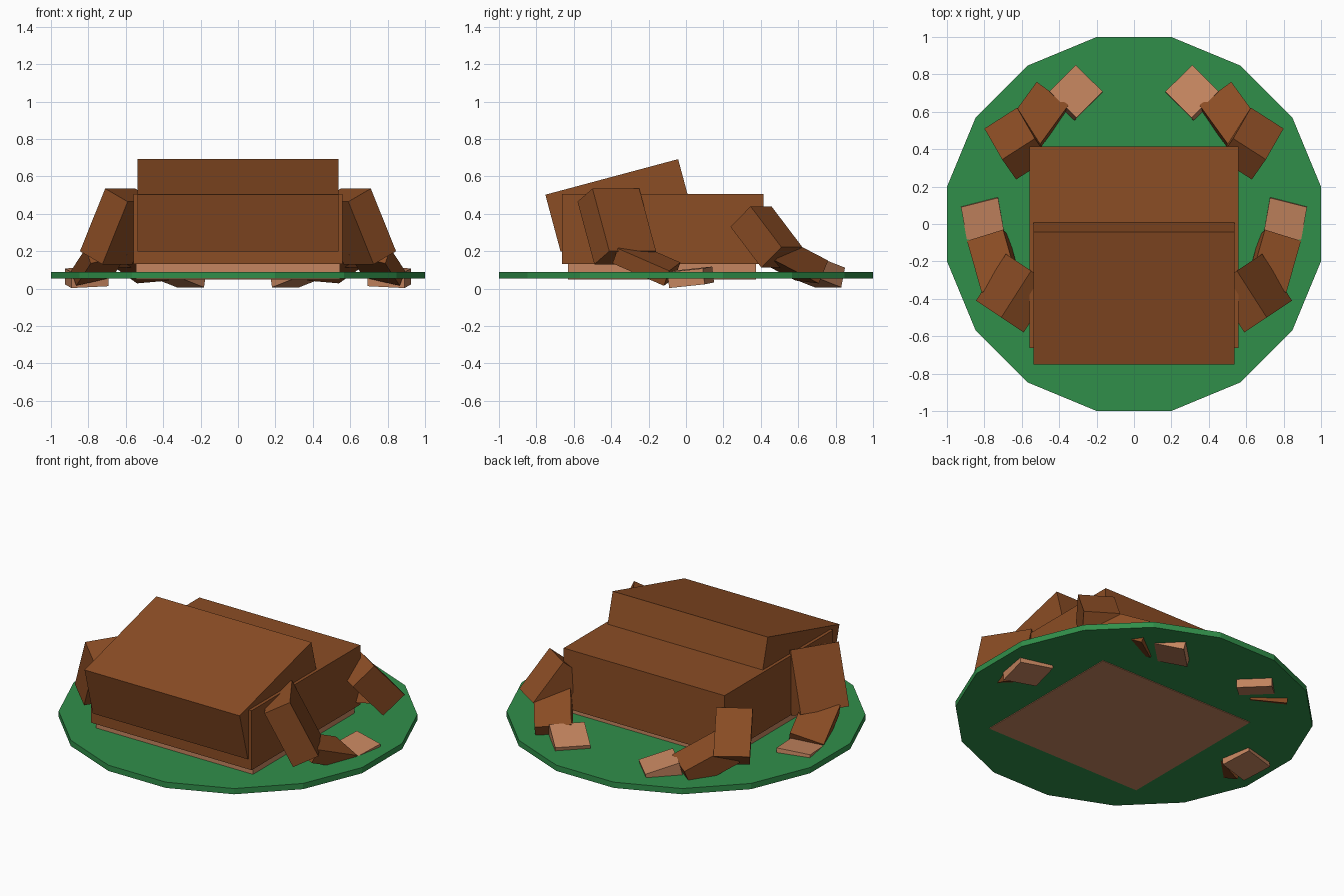
import bpy, bmesh, math
from mathutils import Vector

if "Cube" in bpy.data.objects:
    bpy.data.objects.remove(bpy.data.objects["Cube"])


def material(name, rgb):
    m = bpy.data.materials.new(name)
    m.diffuse_color = (*rgb, 1)
    m.use_nodes = True
    m.node_tree.nodes["Principled BSDF"].inputs["Base Color"].default_value = m.diffuse_color
    return m


brown = material("brown", (0.26, 0.074, 0.018))
tan = material("tan", (0.56, 0.235, 0.115))
green = material("green", (0.030, 0.275, 0.068))


def finish(bm, name, mat):
    bmesh.ops.recalc_face_normals(bm, faces=bm.faces[:])
    me = bpy.data.meshes.new(name)
    bm.to_mesh(me)
    bm.free()
    me.materials.append(mat)
    ob = bpy.data.objects.new(name, me)
    bpy.context.collection.objects.link(ob)
    return ob


def box(name, mat, corner, u, v, w, sx=1):
    """Box from one corner and three edge vectors; sx=-1 mirrors it in x."""
    bm = bmesh.new()
    bmesh.ops.create_cube(bm, size=1)
    c, u, v, w = (Vector(a) for a in (corner, u, v, w))
    for vert in bm.verts:
        a, b, d = (k + 0.5 for k in vert.co)
        p = c + u * a + v * b + w * d
        vert.co = (p.x * sx, p.y, p.z)
    return finish(bm, name, mat)


# Round plate with sixteen sides
bm = bmesh.new()
r = 1 / math.cos(math.pi / 16)
bmesh.ops.create_cone(bm, cap_ends=True, segments=16, radius1=r, radius2=r, depth=0.036)
for v in bm.verts:
    a = math.atan2(v.co.y, v.co.x)
    a = (round(a / (math.pi / 8) - 0.5) + 0.5) * math.pi / 8 if abs(
        math.sin(8 * a)) > 0.5 else a + math.pi / 16
    v.co = (r * math.cos(a), r * math.sin(a), v.co.z + 0.072)
finish(bm, "plate", green)

# Belly, body and tilted head
box("belly", tan, (-0.545, -0.63, 0.05), (1.09, 0, 0), (0, 1.005, 0), (0, 0, 0.085))
box("body", brown, (-0.558, -0.662, 0.132), (1.116, 0, 0), (0, 1.077, 0), (0, 0, 0.373))
s, c = math.sin(math.radians(15)), math.cos(math.radians(15))
box("head", brown, (-0.538, -0.752, 0.502), (1.076, 0, 0),
    (0, 0.735 * c, 0.735 * s), (0, 0.315 * s, -0.315 * c))

# Jointed legs: name, material, corner, three edge vectors
legs = [
    ("front_upper_leg", brown, (0.71, -0.50, 0.535),
     (0.135, 0.09, -0.335), (-0.16, 0.25, 0.0), (-0.12, -0.08, -0.07)),
    ("front_lower_leg", brown, (0.815, -0.365, 0.215),
     (0.078, 0.275, -0.12), (-0.193, 0.06, 0.045), (-0.028, -0.028, -0.08)),
    ("front_foot", tan, (0.925, 0.09, 0.108),
     (-0.034, -0.19, -0.02), (-0.198, 0.05, 0.01), (0, 0.01, -0.085)),
    ("back_upper_leg", brown, (0.80, 0.51, 0.222),
     (-0.095, -0.165, 0.218), (-0.175, 0.112, 0.0), (-0.075, -0.107, -0.11)),
    ("back_lower_leg", brown, (0.52, 0.76, 0.15),
     (0.168, -0.231, 0.12), (-0.17, -0.124, 0.015), (0.02, -0.05, -0.122)),
    ("back_foot", tan, (0.312, 0.85, 0.112),
     (0.14, -0.14, 0.055), (-0.145, -0.142, 0.0), (0.015, -0.02, -0.105)),
]
for name, mat, corner, u, v, w in legs:
    for side, sx in (("right", 1), ("left", -1)):
        box(f"{name}_{side}", mat, corner, u, v, w, sx)
